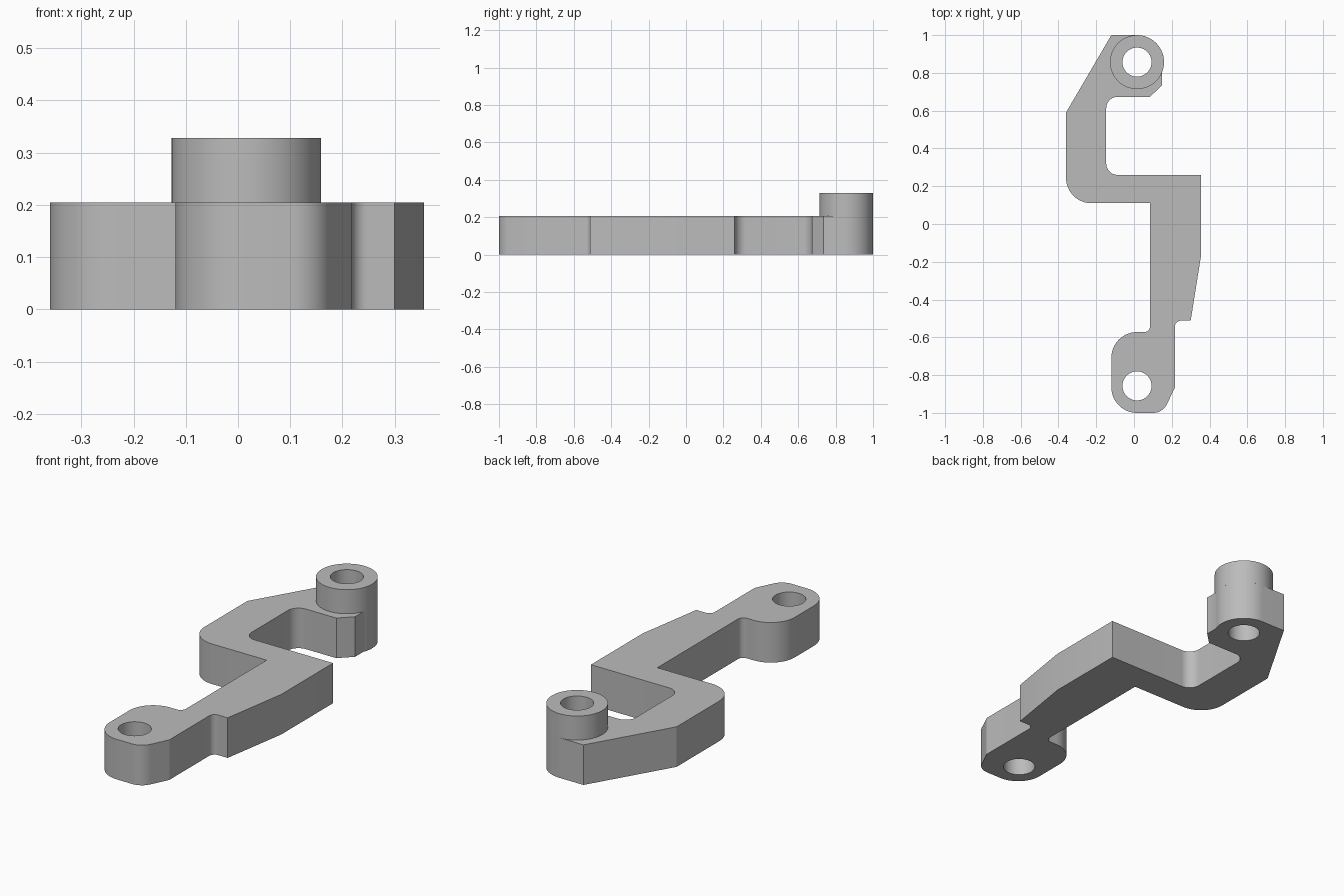
import bpy, bmesh, math
from mathutils import Vector

cube = bpy.data.objects.get("Cube")
if cube:
    bpy.data.objects.remove(cube, do_unlink=True)

grey = bpy.data.materials.new("plain grey")
grey.use_nodes = True
colour = (0.5, 0.5, 0.5, 1)
grey.diffuse_color = colour
grey.node_tree.nodes["Principled BSDF"].inputs["Base Color"].default_value = colour

PLATE_TOP, BOSS_TOP = 0.205, 0.328
BOSS_R, HOLE_R = 0.143, 0.077
BACK, FRONT = Vector((0.016, 0.857)), Vector((0.016, -0.857))


def arc(centre, radius, start, end, steps):
    """Points along an arc, angles in radians."""
    angles = [start + (end - start) * i / steps for i in range(steps + 1)]
    return [centre + radius * Vector((math.cos(a), math.sin(a))) for a in angles]


def circle(centre, radius):
    return arc(centre, radius, 0, math.tau, 64)[:-1]


def rounded(corners):
    """Closed outline from (x, y, fillet radius) corners."""
    points = []
    for i, (x, y, r) in enumerate(corners):
        p = Vector((x, y))
        if r == 0:
            points.append(p)
            continue
        a = (Vector(corners[i - 1][:2]) - p).normalized()
        b = (Vector(corners[(i + 1) % len(corners)][:2]) - p).normalized()
        half = a.angle(b) / 2
        centre = p + (a + b).normalized() * r / math.sin(half)
        first = p + a * r / math.tan(half) - centre
        last = p + b * r / math.tan(half) - centre
        start = math.atan2(first.y, first.x)
        sweep = math.atan2(first.cross(last), first.dot(last))
        points += arc(centre, r, start, start + sweep, 14)
    return points


def extrude_profile(name, loops, bottom, top):
    """Solid from an outer loop and hole loops."""
    curve = bpy.data.curves.new(name, "CURVE")
    curve.dimensions = "2D"
    curve.fill_mode = "BOTH"
    curve.extrude = (top - bottom) / 2
    for loop in loops:
        spline = curve.splines.new("POLY")
        spline.points.add(len(loop) - 1)
        for point, co in zip(spline.points, loop):
            point.co = (co.x, co.y, 0, 1)
        spline.use_cyclic_u = True
    helper = bpy.data.objects.new(name + " profile", curve)
    mesh = bpy.data.meshes.new_from_object(helper)
    bpy.data.objects.remove(helper)

    bm = bmesh.new()
    bm.from_mesh(mesh)
    bmesh.ops.remove_doubles(bm, verts=bm.verts, dist=0.0001)
    bmesh.ops.translate(bm, verts=bm.verts, vec=(0, 0, (bottom + top) / 2))
    bmesh.ops.recalc_face_normals(bm, faces=bm.faces)
    bm.to_mesh(mesh)
    bm.free()

    mesh.name = name
    mesh.materials.clear()
    mesh.materials.append(grey)
    obj = bpy.data.objects.new(name, mesh)
    bpy.context.collection.objects.link(obj)
    bpy.ops.object.select_all(action="DESELECT")
    obj.select_set(True)
    bpy.context.view_layer.objects.active = obj
    bpy.ops.object.shade_smooth_by_angle(angle=math.radians(25))
    return obj


# Cranked arm outline, from the back corner round to the boss
outline = rounded([
    (-0.12, 1.0, 0), (-0.36, 0.59, 0), (-0.36, 0.11, 0.135), (0.085, 0.11, 0),
    (0.085, -0.572, 0.03), (-0.12, -0.572, 0.136), (-0.12, -1.0, 0.136),
    (0.152, -1.0, 0.08), (0.217, -0.865, 0), (0.217, -0.512, 0.03),
    (0.3, -0.512, 0), (0.356, -0.16, 0), (0.356, 0.26, 0),
    (-0.147, 0.26, 0.06), (-0.147, 0.673, 0.06), (0.085, 0.673, 0),
    (0.148, 0.735, 0),
])
# Plate edge follows the boss on the outer back corner
meet = math.acos((0.148 - BACK.x) / BOSS_R)
outline += arc(BACK, BOSS_R, -meet, math.pi / 2, 24)

extrude_profile("arm_plate", [outline, circle(BACK, HOLE_R), circle(FRONT, HOLE_R)],
                0, PLATE_TOP)
extrude_profile("boss", [circle(BACK, BOSS_R), circle(BACK, HOLE_R)],
                PLATE_TOP, BOSS_TOP)
